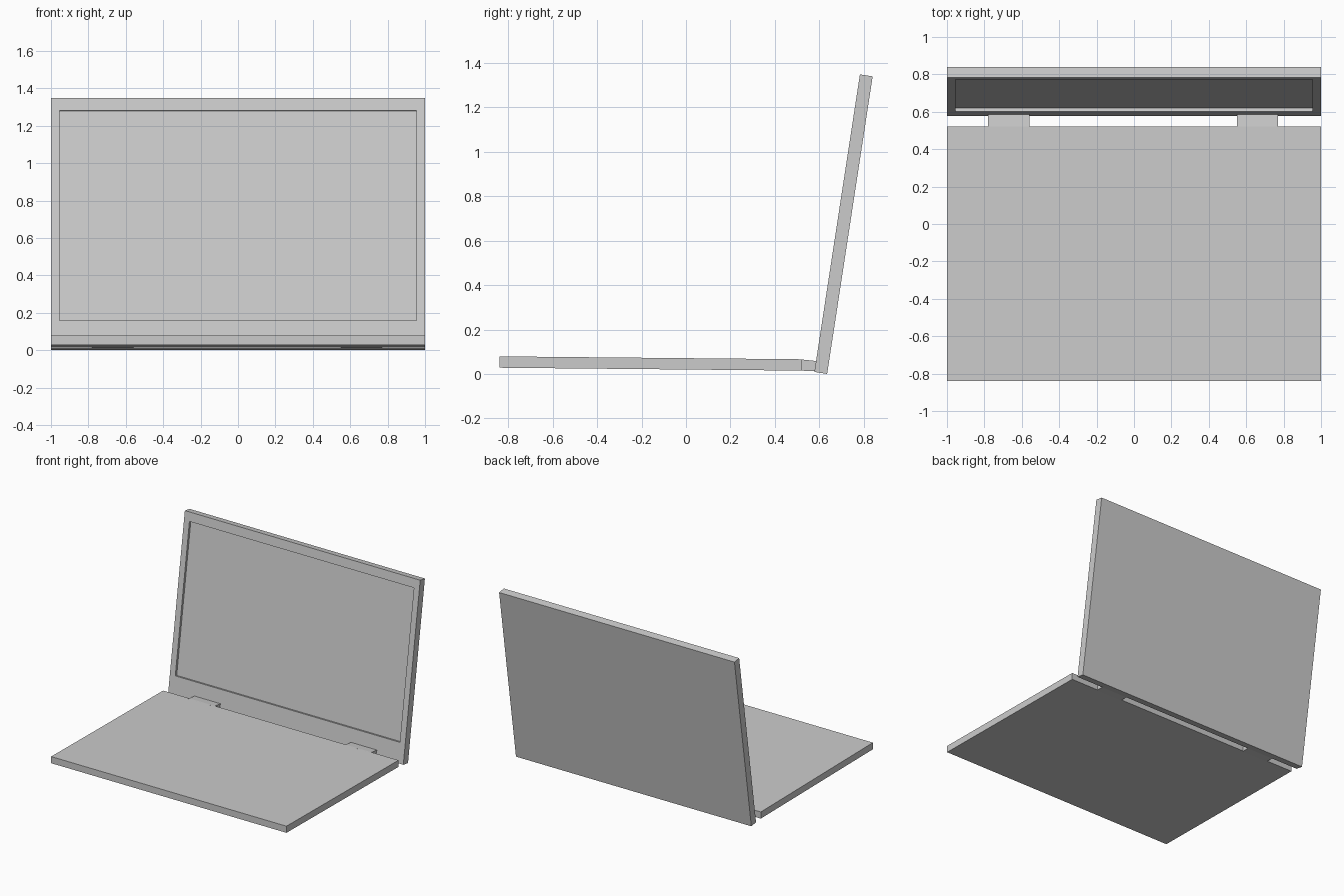
import bpy, bmesh, math
from mathutils import Vector, Matrix

if "Cube" in bpy.data.objects:
    bpy.data.objects.remove(bpy.data.objects["Cube"])


def finish(name, bm):
    bmesh.ops.recalc_face_normals(bm, faces=bm.faces)
    mesh = bpy.data.meshes.new(name)
    bm.to_mesh(mesh)
    bm.free()
    obj = bpy.data.objects.new(name, mesh)
    bpy.context.collection.objects.link(obj)
    return obj


def extrude_profile(name, yz, x0, x1):
    """Side profile (y, z) extruded along x."""
    bm = bmesh.new()
    face = bm.faces.new([bm.verts.new((x0, y, z)) for y, z in yz])
    ext = bmesh.ops.extrude_face_region(bm, geom=[face], use_keep_orig=True)
    moved = [v for v in ext["geom"] if isinstance(v, bmesh.types.BMVert)]
    bmesh.ops.translate(bm, verts=moved, vec=(x1 - x0, 0, 0))
    return finish(name, bm)


# Keyboard base, tilted slightly down towards the hinge
extrude_profile("keyboard_base",
                [(-0.84, 0.028), (0.52, 0.015), (0.52, 0.066), (-0.84, 0.079)], -1, 1)

# Two hinge tabs bridging the base and the lid
for side, x0, x1 in (("left", -0.78, -0.56), ("right", 0.55, 0.77)):
    extrude_profile("hinge_" + side,
                    [(0.51, 0.0152), (0.582, 0.0125), (0.588, 0.058), (0.51, 0.0662)], x0, x1)

# Screen lid with a recessed display, leaning back
W, T, H = 2.0, 0.058, 1.355
SIDE, TOP, BOTTOM, DEPTH = 0.065, 0.068, 0.153, 0.018
bm = bmesh.new()
bmesh.ops.create_cube(bm, size=1, matrix=Matrix.Translation((0, T / 2, H / 2))
                      @ Matrix.Diagonal((W, T, H, 1)))
bm.normal_update()
front = min(bm.faces, key=lambda f: f.normal.y)
bmesh.ops.inset_region(bm, faces=[front], thickness=SIDE)
for v in front.verts:
    v.co.z = BOTTOM if v.co.z < H / 2 else H - TOP
panel = bmesh.ops.extrude_discrete_faces(bm, faces=[front])["faces"][0]
for v in panel.verts:
    v.co.y += DEPTH
lid = finish("screen_lid", bm)
lid.location = (0, 0.578, 0.009)
lid.rotation_euler.x = -math.radians(8.7)
